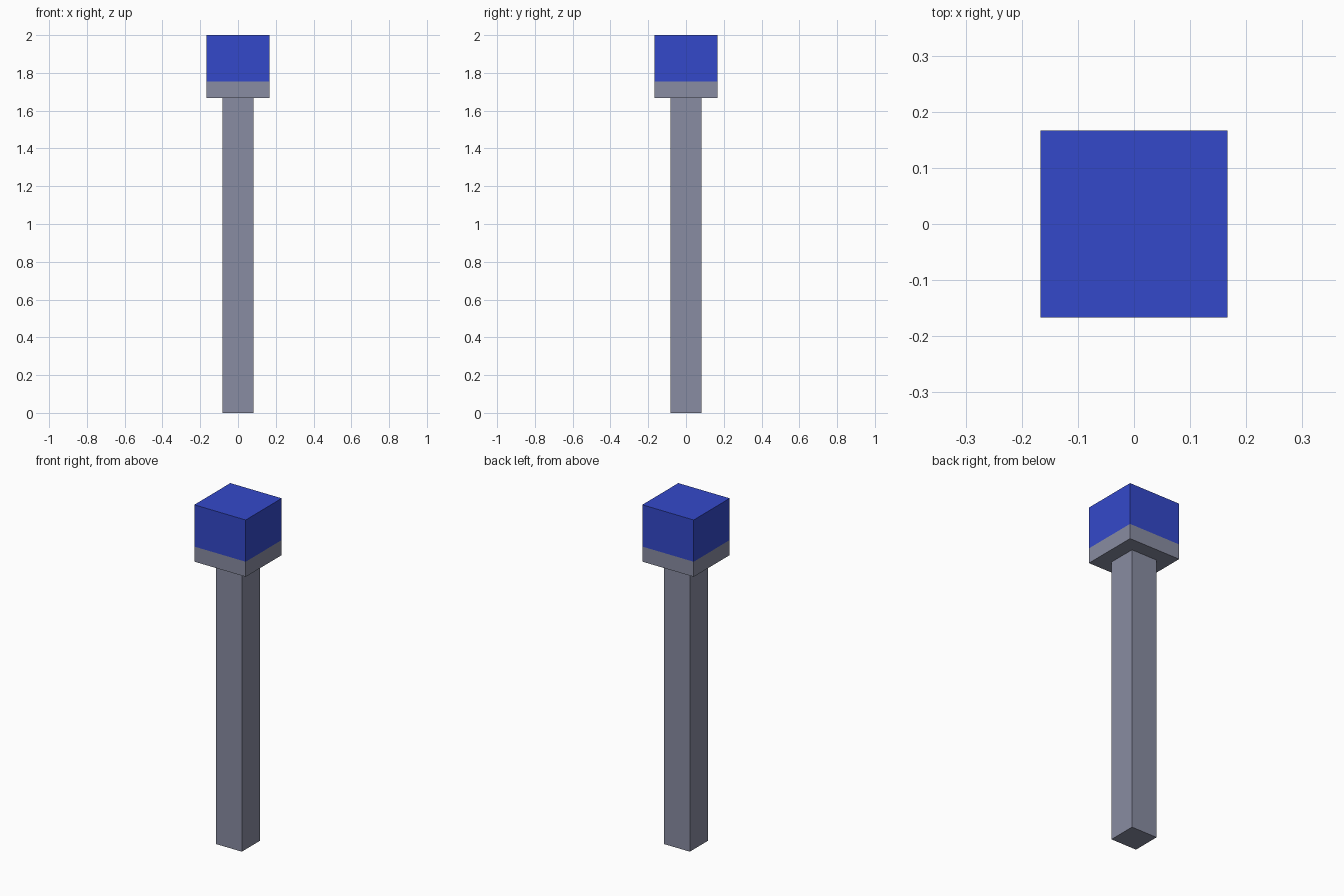
import bpy, bmesh
from mathutils import Matrix

if "Cube" in bpy.data.objects:
    bpy.data.objects.remove(bpy.data.objects["Cube"])


def material(name, rgb):
    m = bpy.data.materials.new(name)
    m.diffuse_color = (*rgb, 1)
    m.use_nodes = True
    m.node_tree.nodes["Principled BSDF"].inputs["Base Color"].default_value = m.diffuse_color
    return m


grey = material("cool grey", (0.25, 0.265, 0.36))
blue = material("bright blue", (0.034, 0.066, 0.59))


def block(name, width, z0, z1, mats, split=None):
    """Square upright block; faces above the split height use the second material."""
    bm = bmesh.new()
    bmesh.ops.create_cube(bm, size=1, matrix=Matrix.Translation((0, 0, (z0 + z1) / 2))
                          @ Matrix.Diagonal((width, width, z1 - z0, 1)))
    if split is not None:
        bmesh.ops.bisect_plane(bm, geom=bm.verts[:] + bm.edges[:] + bm.faces[:],
                               plane_co=(0, 0, split), plane_no=(0, 0, 1))
        for f in bm.faces:
            f.material_index = int(f.calc_center_median().z > split)
    mesh = bpy.data.meshes.new(name)
    bm.to_mesh(mesh)
    bm.free()
    for m in mats:
        mesh.materials.append(m)
    obj = bpy.data.objects.new(name, mesh)
    bpy.context.collection.objects.link(obj)


# Slender square post
block("post", 1 / 6, 0, 5 / 3, [grey])
# Wider head with a grey base band and a blue upper part
block("head", 1 / 3, 5 / 3, 2, [grey, blue], split=1.755)
